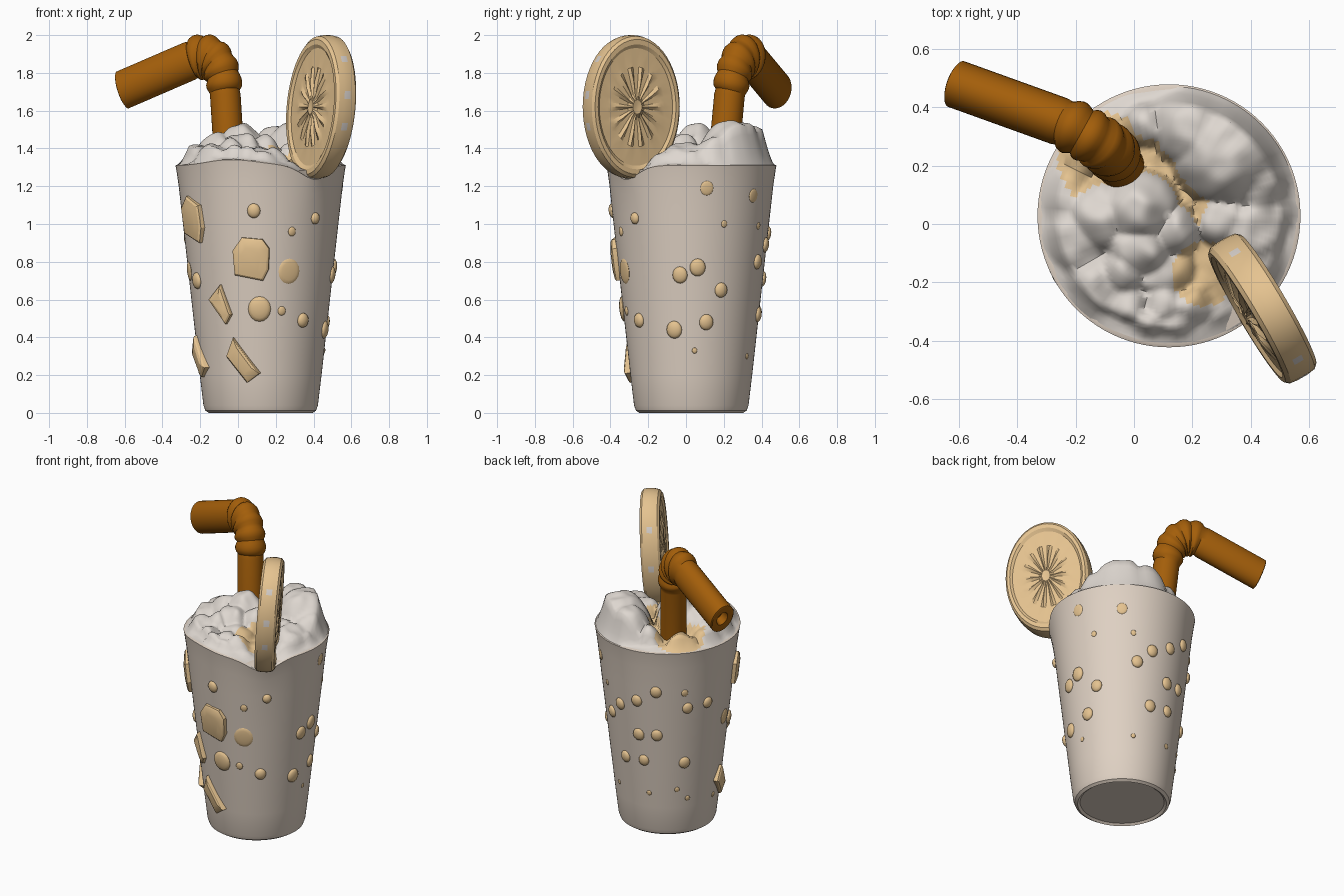
import bpy, bmesh, math
from mathutils import Vector, noise

if "Cube" in bpy.data.objects:
    bpy.data.objects.remove(bpy.data.objects["Cube"])

def lin(c):
    c /= 255
    return c / 12.92 if c <= 0.04045 else ((c + 0.055) / 1.055) ** 2.4

def mat(name, r, g, b):
    m = bpy.data.materials.new(name)
    m.diffuse_color = (lin(r), lin(g), lin(b), 1)
    m.use_nodes = True
    m.node_tree.nodes["Principled BSDF"].inputs["Base Color"].default_value = m.diffuse_color
    return m

CUP = mat("shake beige", 223, 209, 195)
FROTH = mat("froth white", 222, 215, 208)
TAN = mat("banana tan", 229, 195, 144)
STRAW = mat("straw brown", 163, 94, 10)
PALE = mat("pale fleck", 214, 207, 202)
CX, CY = 0.12, 0.028

def finish(name, bm, mats, angle=40):
    bmesh.ops.recalc_face_normals(bm, faces=bm.faces)
    me = bpy.data.meshes.new(name)
    bm.to_mesh(me)
    bm.free()
    ob = bpy.data.objects.new(name, me)
    bpy.context.collection.objects.link(ob)
    for m in mats:
        me.materials.append(m)
    bpy.ops.object.select_all(action='DESELECT')
    ob.select_set(True)
    bpy.context.view_layer.objects.active = ob
    bpy.ops.object.shade_smooth_by_angle(angle=math.radians(angle))
    return ob

def skin(bm, rings, cap=True):
    """Bridge closed rings of points; returns faces[ring][segment]."""
    vs = [[bm.verts.new(p) for p in r] for r in rings]
    n = len(rings[0])
    out = []
    for a, b in zip(vs, vs[1:]):
        out.append([bm.faces.new((a[k], a[(k + 1) % n], b[(k + 1) % n], b[k])) for k in range(n)])
    if cap:
        bm.faces.new(vs[0])
        bm.faces.new(vs[-1])
    return out

def dip(a):
    """Rim sags under the fruit slice and waves slightly on the front left."""
    d = math.atan2(math.sin(a + math.radians(50)), math.cos(a + math.radians(50)))
    e = math.atan2(math.sin(a + math.radians(110)), math.cos(a + math.radians(110)))
    return -0.075 * math.exp(-(d / 0.27) ** 2) + 0.03 * math.exp(-(e / 0.45) ** 2)

def cup_r(z):
    return 0.30 + 0.146 * z / 1.31

# Cup body
bm = bmesh.new()
SEG = 96
prof = [(0.26, 0.012), (0.275, 0.0), (0.293, 0.012), (0.303, 0.04)]
prof += [(cup_r(z), z) for z in (0.2, 0.5, 0.8, 1.05, 1.2)] + [(0.447, 1.29), (0.451, 1.31), (0.44, 1.315)]
rings = []
for r, z in prof:
    w = max(0, (z - 1.05) / 0.26)
    rings.append([(CX + r * math.cos(a), CY + r * math.sin(a), z + w * dip(a))
                  for a in (2 * math.pi * k / SEG for k in range(SEG))])
skin(bm, rings)
finish("cup", bm, [CUP], 35)

# Froth: lumpy polar height field, tan in the valleys
LUMPS = [(.32, .25, .18, .21), (.2, .33, .13, .19), (.42, .16, .11, .13), (.04, .34, .07, .1),
         (-.1, .03, .12, .14), (.02, .05, .13, .19), (.02, -.07, .11, .15), (.13, -.02, .09, .14),
         (-.2, -.05, .1, .09), (-.23, .1, .09, .07), (-.12, -.2, .1, .08), (-.02, -.27, .06, .07),
         (.1, -.27, .06, .07), (.2, -.28, .06, .06), (.05, -.34, .05, .05), (.15, -.34, .05, .04),
         (-.17, -.28, .06, .05), (.4, -.02, .11, .09), (.3, .02, .09, .1), (.5, .04, .06, .05),
         (-.16, .27, .09, .06), (.1, -.15, .1, .07), (.45, -.12, .07, .05), (-.04, -.16, .08, .11)]
VALLEYS = [(-.1, .22, .16), (.13, .2, .1), (.2, .07, .08), (.24, -.17, .11), (.0, .22, .13)]

def froth_h(x, y):
    h = 0
    for lx, ly, r, top in LUMPS:
        d = math.hypot(x - lx, y - ly) / (r * 1.1)
        if d < 1:
            h = max(h, top * (1 - d * d) ** 0.6)
    return h + 0.022 * noise.noise(Vector((x * 14, y * 14, 0.3)))

bm = bmesh.new()
rings = []
for i in range(36):
    r = 0.445 * (1 - i / 36)
    ring = []
    for k in range(SEG):
        a = 2 * math.pi * k / SEG
        x, y = CX + r * math.cos(a), CY + r * math.sin(a)
        edge = min(1, i / 5)
        z = 1.312 + 0.025 * edge + froth_h(x, y) * edge + dip(a) * max(0, 1 - i / 14)
        ring.append((x, y, z))
    rings.append(ring)
for row in skin(bm, rings):
    for f in row:
        c = f.calc_center_median()
        near = any(math.hypot(c.x - x, c.y - y) < r for x, y, r in VALLEYS)
        if near and c.z < 1.405:
            f.material_index = 1
finish("froth_top", bm, [FROTH, TAN], 60)

# Bendy straw: swept rings, bellows at the bend, stretched in z
P = [Vector(p) for p in ((-.07, .235, 1.70), (-.075, .25, 1.85), (-.14, .30, 1.915), (-.235, .345, 1.872))]

def bez(t):
    s = 1 - t
    return P[0] * s**3 + P[1] * 3*s*s*t + P[2] * 3*s*t*t + P[3] * t**3

END = Vector((-.61, .48, 1.71))
path = [(Vector((-.04, .19, 1.25)), .081), (Vector((-.067, .23, 1.68)), .081)]
for i in range(25):
    path.append((bez(i / 24), .079 + .017 * abs(math.sin(math.pi * i / 24 * 5)) ** 0.7))
path += [(P[3].lerp(END, .06), .083), (END, .083)]
tail = (END - P[3]).normalized()
side = Vector((.32, .95, 0)).normalized()
rings = []

def straw_ring(c, t, r):
    s = (side - t * side.dot(t)).normalized()
    n = s.cross(t)
    ring = []
    for k in range(32):
        a = 2 * math.pi * k / 32
        o = (s * math.cos(a) + n * math.sin(a)) * r
        o.z *= 1.28
        ring.append(c + o)
    return ring

for i, (c, r) in enumerate(path):
    a, b = path[max(0, i - 1)][0], path[min(len(path) - 1, i + 1)][0]
    rings.append(straw_ring(c, (b - a).normalized(), r))
rings += [straw_ring(END + tail * .004, tail, .076), straw_ring(END, tail, .04),
          straw_ring(END - tail * .05, tail, .032)]
bm = bmesh.new()
skin(bm, rings)
finish("bent_straw", bm, [STRAW], 35)

# Fruit slice: lathed disc with sunken faces and a raised starburst
U, N, C = Vector((.5, -.86, 0)), Vector((.86, .5, 0)), Vector((.44, -.29, 1.62))
half = [(.03, .062, 0), (.1, .066, 0), (.18, .05, .012), (.36, .05, .016), (.56, .05, .006), (.64, .05, 0),
        (.82, .05, 0), (.87, .062, 0), (.94, .062, 0), (.985, .048, 0), (1, .018, 0)]
full = half + [(r, -h, -s) for r, h, s in reversed(half)]
rings = []
for r, h, s in full:
    ring = []
    for k in range(56):
        a = 2 * math.pi * k / 56
        p = C + U * (.275 * r * math.cos(a)) + Vector((0, 0, .38 * r * math.sin(a)))
        p += N * (h + (s if k % 4 == 0 else 0))
        p.x += .08 * (p.z - C.z)
        ring.append(p)
    rings.append(ring)
bm = bmesh.new()
faces = skin(bm, rings)
for k in (6, 1, 53, 22, 28):  # pale flecks on the edge
    faces[len(half) - 1][k].material_index = 1
finish("fruit_slice", bm, [TAN, PALE], 25)

def frame(deg, z):
    """Point on the cup wall with its tangent, upward and outward directions."""
    a = math.radians(deg)
    out = Vector((math.cos(a), math.sin(a), -.111)).normalized()
    tan = Vector((-math.sin(a), math.cos(a), 0))
    r = cup_r(z)
    return Vector((CX + r * math.cos(a), CY + r * math.sin(a), z)), tan, out.cross(tan), out

# Round fruit spots: (angle, height, radius, bulge)
SPOTS = [(265, 1.07, .035, .02), (294, .96, .022, .008), (314, 1.03, .028, .02), (293, .75, .06, .009),
         (269, .55, .06, .02), (288, .54, .022, .008), (309, .49, .035, .022), (207, .7, .04, .02),
         (-9, .73, .04, .018), (5, .77, .042, .02), (-15, .44, .042, .02), (25, .65, .036, .02),
         (13, .48, .038, .02), (64, .8, .036, .02), (11, 1.19, .035, .007), (50, 1.15, .033, .007),
         (25, 1.0, .017, .006), (60, .99, .017, .006), (78, .89, .036, .02), (97, .95, .036, .02),
         (97, .71, .038, .02), (79, .52, .036, .02), (62, .3, .014, .006), (115, 1.03, .036, .02),
         (140, 1.02, .022, .008), (143, .91, .034, .02), (163, .92, .034, .02), (115, .72, .036, .02),
         (142, .52, .036, .02), (101, .53, .034, .02), (191, .75, .045, .01), (147, .26, .016, .006),
         (135, .33, .016, .006), (185, .22, .016, .006), (105, .3, .016, .006), (3, .33, .014, .006)]
bm = bmesh.new()
for deg, z, r, d in SPOTS:
    p, t, u, o = frame(deg, z)
    for v in bmesh.ops.create_uvsphere(bm, u_segments=16, v_segments=8, radius=1)["verts"]:
        q = v.co.copy()
        v.co = p + t * q.x * r + u * q.y * r * 1.12 + o * q.z * d
finish("fruit_spots", bm, [TAN], 60)

# Angular fruit chunks: outline in wall coordinates
CHUNKS = [(263, .81, [(-.09, -.08), (.06, -.11), (.09, -.05), (.095, .06), (.06, .11), (-.05, .12), (-.1, .05)]),
          (211, 1.03, [(-.08, -.08), (.06, -.13), (.09, -.05), (.08, .07), (-.03, .12), (-.09, .06)]),
          (235, .58, [(-.07, .02), (.01, .1), (.065, -.06), (.03, -.11)]),
          (254, .28, [(-.09, .02), (-.05, .12), (.09, -.07), (.02, -.12)]),
          (198, .3, [(-.09, .02), (-.03, .11), (.09, -.06), (.02, -.11)])]
bm = bmesh.new()
for deg, z, pts in CHUNKS:
    p, t, u, o = frame(deg, z)
    skin(bm, [[p + t * x * s + u * y * s + o * h for x, y in pts]
              for s, h in ((1, -.03), (1, .014), (.9, .022), (.55, .03))])
finish("fruit_chunks", bm, [TAN], 25)
